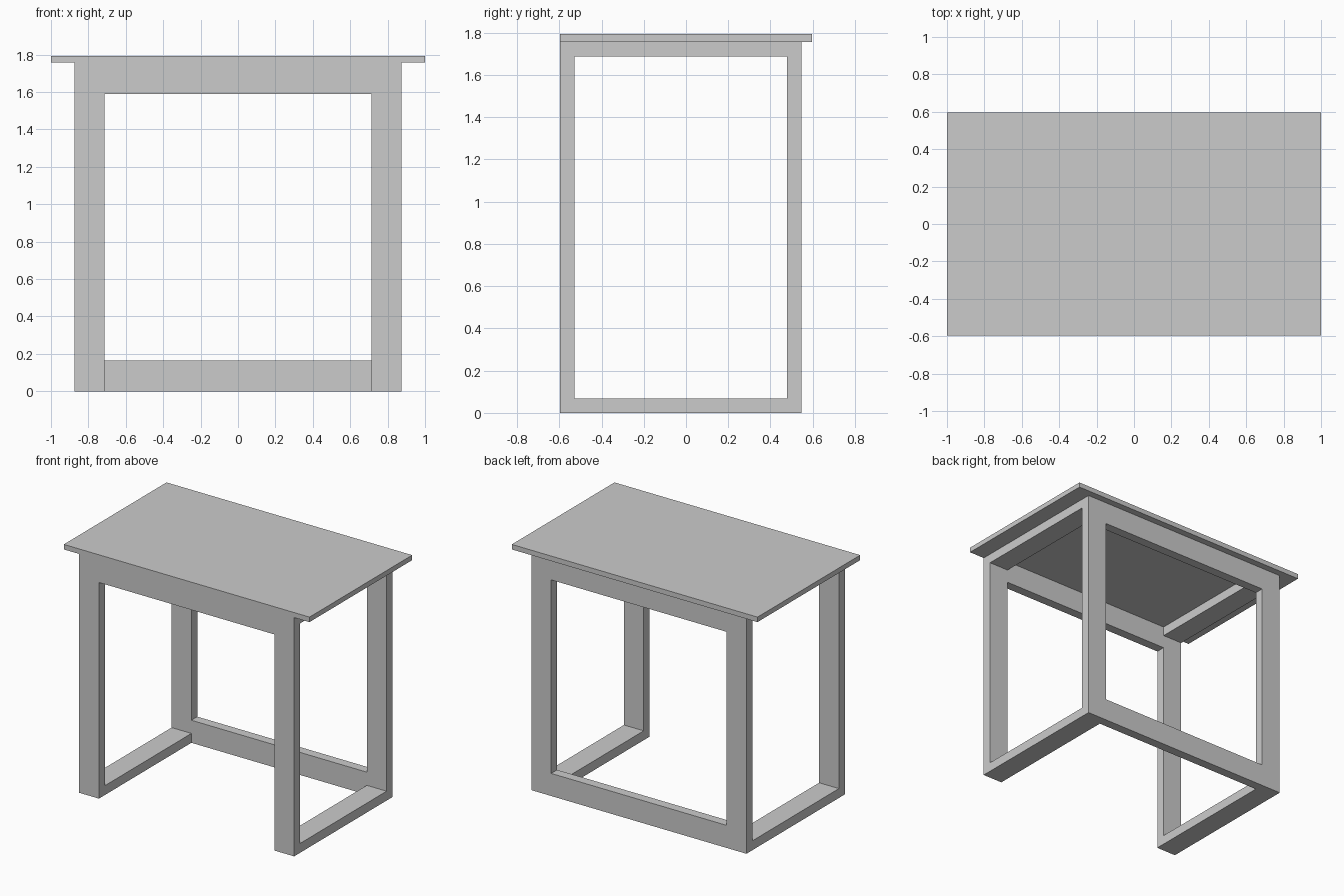
import bpy, bmesh

if "Cube" in bpy.data.objects:
    bpy.data.objects.remove(bpy.data.objects["Cube"])

# Main dimensions
X_IN, X_OUT = 0.714, 0.875      # side frame width range
Y_F, Y_B = -0.597, 0.547        # base front and back
T = 0.069                       # board thickness
Z_TOP, HEIGHT = 1.757, 1.794    # slab underside and top


def finish(name, bm):
    bmesh.ops.recalc_face_normals(bm, faces=bm.faces)
    mesh = bpy.data.meshes.new(name)
    bm.to_mesh(mesh)
    bm.free()
    obj = bpy.data.objects.new(name, mesh)
    bpy.context.collection.objects.link(obj)
    return obj


def box(name, lo, hi):
    bm = bmesh.new()
    bmesh.ops.create_cube(bm, size=1)
    for v in bm.verts:
        v.co = [(a + b) / 2 + c * (b - a) for a, b, c in zip(lo, hi, v.co)]
    return finish(name, bm)


def side_frame(name, x0, x1):
    """Closed rectangular loop of boards in the YZ plane."""
    bm = bmesh.new()

    def ring(inset):
        y0, y1, z0, z1 = Y_F + inset, Y_B - inset, inset, Z_TOP - inset
        return [bm.verts.new((x0, y, z))
                for y, z in ((y0, z0), (y1, z0), (y1, z1), (y0, z1))]

    outer, inner = ring(0), ring(T)
    faces = []
    for i in range(4):
        j = (i + 1) % 4
        faces.append(bm.faces.new((outer[i], outer[j], inner[j], inner[i])))
    ext = bmesh.ops.extrude_face_region(bm, geom=faces, use_keep_orig=True)
    moved = [g for g in ext["geom"] if isinstance(g, bmesh.types.BMVert)]
    bmesh.ops.translate(bm, verts=moved, vec=(x1 - x0, 0, 0))
    return finish(name, bm)


# Table top
box("table_top", (-1, Y_F, Z_TOP), (1, -Y_F, HEIGHT))

# Looped leg frames on both sides
side_frame("left_leg_frame", -X_OUT, -X_IN)
side_frame("right_leg_frame", X_IN, X_OUT)

# Front and back aprons
box("front_apron", (-X_IN, Y_F, 1.59), (X_IN, Y_F + T, Z_TOP))
box("back_apron", (-X_IN, Y_B - T, 1.59), (X_IN, Y_B, Z_TOP))

# Rear floor rail
box("back_floor_rail", (-X_IN, Y_B - T, 0), (X_IN, Y_B, 0.166))
